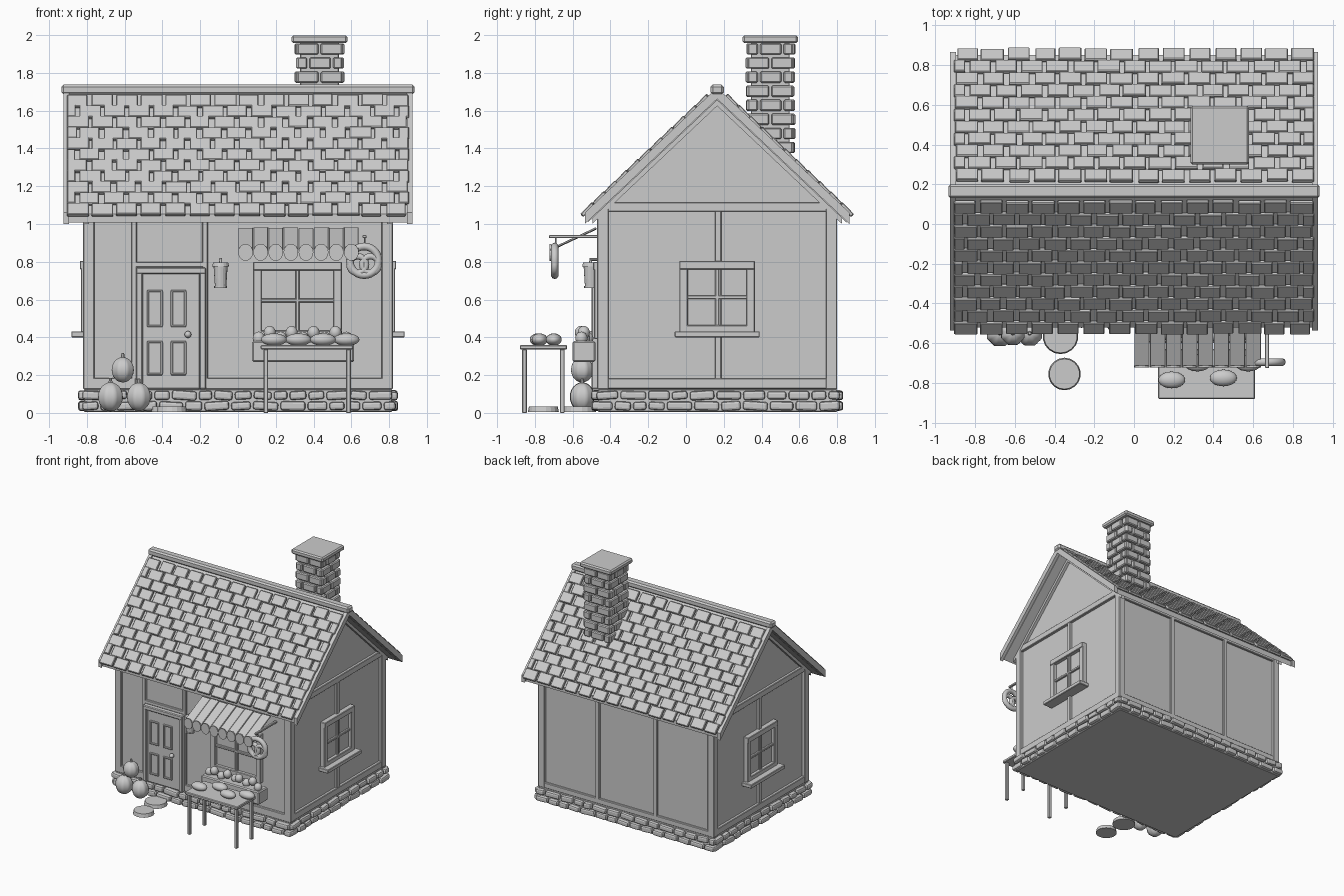
import bpy, bmesh, math, random
from mathutils import Matrix, Vector

if "Cube" in bpy.data.objects:
    bpy.data.objects.remove(bpy.data.objects["Cube"])
random.seed(4)
CY = 0.165                      # y of the ridge
A = math.atan(0.945)            # roof pitch
I = Matrix.Identity(4)


def finish(name, bm, bevel=0, seg=1, smooth=False):
    me = bpy.data.meshes.new(name)
    bmesh.ops.recalc_face_normals(bm, faces=bm.faces)
    for f in bm.faces:
        f.smooth = smooth
    bm.to_mesh(me)
    bm.free()
    ob = bpy.data.objects.new(name, me)
    bpy.context.collection.objects.link(ob)
    if bevel:
        m = ob.modifiers.new("bevel", 'BEVEL')
        m.width, m.segments = bevel, seg
    return ob


def boxes(name, items, bevel=0.004, M=I, seg=1):
    """items: (cx, cy, cz, sx, sy, sz[, rotation matrix])"""
    bm = bmesh.new()
    for it in items:
        R = it[6] if len(it) > 6 else I
        bmesh.ops.create_cube(bm, size=1, matrix=M @ Matrix.Translation(it[:3]) @ R @ Matrix.Diagonal((*it[3:6], 1)))
    return finish(name, bm, bevel, seg)


def span(x0, x1, y0, y1, z0, z1):
    return ((x0 + x1) / 2, (y0 + y1) / 2, (z0 + z1) / 2, x1 - x0, y1 - y0, z1 - z0)


def prism(name, pts, x0, x1):
    bm = bmesh.new()
    f = bm.faces.new([bm.verts.new((x0, y, z)) for y, z in pts])
    r = bmesh.ops.extrude_face_region(bm, geom=[f])
    bmesh.ops.translate(bm, verts=[v for v in r['geom'] if isinstance(v, bmesh.types.BMVert)], vec=(x1 - x0, 0, 0))
    return finish(name, bm)


def chevron(name, apex, half, thick, x0, x1):
    e = apex - half * math.tan(A)
    prism(name, [(CY - half, e), (CY, apex), (CY + half, e), (CY + half, e - thick),
                 (CY, apex - thick), (CY - half, e - thick)], x0, x1)


def cone(name, items, seg=16):
    """items: (x, y, z0, z1, r0, r1)"""
    bm = bmesh.new()
    for x, y, z0, z1, r0, r1 in items:
        bmesh.ops.create_cone(bm, cap_ends=True, segments=seg, radius1=r0, radius2=r1, depth=z1 - z0,
                              matrix=Matrix.Translation((x, y, (z0 + z1) / 2)))
    return finish(name, bm)


def blobs(name, items, ribs=0, seg=32):
    """items: (x, y, z, rx, ry, rz)"""
    bm = bmesh.new()
    for x, y, z, rx, ry, rz in items:
        vs = bmesh.ops.create_uvsphere(bm, u_segments=seg, v_segments=12, radius=1)['verts']
        for v in vs:
            k = 1 - 0.07 * abs(math.cos(ribs * math.atan2(v.co.y, v.co.x) / 2)) if ribs else 1
            v.co = Vector((x + v.co.x * rx * k, y + v.co.y * ry * k, z + v.co.z * rz))
    return finish(name, bm, smooth=True)


def torus(name, c, R, r):
    bpy.ops.mesh.primitive_torus_add(location=c, rotation=(math.pi / 2, 0, 0), major_radius=R, minor_radius=r,
                                     major_segments=28, minor_segments=10)
    bpy.context.object.name = name
    bpy.ops.object.shade_smooth()


# Walls with gables and foundation core
prism("walls", [(-0.45, 0.1), (0.78, 0.1), (0.78, 1.06), (CY, 1.65), (-0.45, 1.06)], -0.795, 0.795)
boxes("foundation_core", [span(-0.815, 0.815, -0.465, 0.80, 0.005, 0.125)])

# Foundation stones, two courses on four sides
stones = []
for side, (half, off) in enumerate([(0.83, 0.635), (0.645, 0.815)] * 2):
    R = Matrix.Translation((0, CY, 0)) @ Matrix.Rotation(side * math.pi / 2, 4, 'Z')
    for row in range(2):
        p = -half
        while p < half - 0.03:
            w = min(random.uniform(0.08, 0.15), half - p + 0.01)
            c = R @ Vector((p + w / 2, -off, 0.037 + row * 0.056))
            tilt = Matrix.Rotation(side * math.pi / 2, 4, 'Z') @ Matrix.Rotation(random.uniform(-.08, .08), 4, 'Y')
            stones.append((*c, w - 0.012, random.uniform(0.04, 0.065), random.uniform(0.042, 0.05), tilt))
            p += w
boxes("foundation_stones", stones, 0.013, seg=2)

# Timber frame
timber = [span(x - .03, x + .03, y - .03, y + .03, .125, 1.09) for x in (-.79, .79) for y in (-.44, .77)]
for s in (-1, 1):
    x = s * 0.8
    timber += [(x, CY, 1.09, .035, 1.25, .05), (x, CY, .155, .035, 1.25, .055), (x, CY + .005, .62, .03, .035, .95)]
    timber += [(s * .27, .783, .6, .035, .03, .95)]
for y in (-.453, .783):
    timber += [(0, y, 1.055, 1.6, .03, .05)]
timber += [span(-.82, .82, .768, .798, .125, .17), span(-.17, .8, -.47, -.44, .125, .185),
           span(-.8, -.54, -.47, -.44, .125, .185)]
timber += [span(x, x + .03, -.468, -.44, .13, 1.05) for x in (-.565, -.19)]
timber += [span(-.56, -.17, -.468, -.44, .77, .8)]
boxes("timber_frame", timber)

# Roof slab, verge boards, gable trim, ridge
chevron("roof_slab", 1.70, .685, .045, -.90, .90)
for s in (-1, 1):
    chevron("verge_board", 1.722, .70, .06, *sorted((s * .895, s * .925)))
    chevron("gable_trim", 1.655, .66, .03, *sorted((s * .79, s * .82)))
boxes("ridge_cap", [span(-.935, .935, CY - .035, CY + .035, 1.685, 1.738)], .012)

# Roof tiles in staggered rows
tiles = []
ROWS, PITCH = 11, 0.13
for side in (0, 1):
    M = Matrix.Translation((0, CY, 1.70)) @ Matrix.Rotation(side * math.pi, 4, 'Z') @ Matrix.Rotation(A, 4, 'X')
    rot = Matrix.Rotation(side * math.pi, 4, 'Z') @ Matrix.Rotation(A + .06, 4, 'X')
    for row in range(ROWS):
        x = -.905 - (PITCH / 2 if row % 2 else 0)
        while x < .88:
            x0, x1 = max(x, -.905), min(x + PITCH - .018 + random.uniform(-.01, .006), .905)
            d = .05 + (row + .5) * .0835 + random.uniform(-.004, .004)
            c = M @ Vector(((x0 + x1) / 2, -d, .018))
            if x1 - x0 > .02:
                tiles.append((*c, x1 - x0, .083, .022, rot))
            x += PITCH
boxes("roof_tiles", tiles, .004)

# Chimney
CX, CHY = .432, .446
boxes("chimney_core", [(CX, CHY, 1.64, .205, .205, .68)])
bricks = []
for row in range(8):
    for side in range(4):
        R = Matrix.Rotation(side * math.pi / 2, 4, 'Z')
        cuts = [-.125, 0, .125] if (row + side) % 2 else [-.125, -.06, .065, .125]
        for a, b in zip(cuts, cuts[1:]):
            c = R @ Vector(((a + b) / 2, -.103 + random.uniform(-.006, .004), 0))
            bricks.append((CX + c.x, CHY + c.y, 1.405 + row * .0745, b - a - .012, .05, .06, R))
boxes("chimney_bricks", bricks, .007)
boxes("chimney_cap", [(CX, CHY, 1.978, .295, .295, .042)], .01)


# Windows: local frame faces -y, wall at y = 0
def window(name, M, w, z0, z1, sill=True):
    h, f = w / 2, .045
    zm = (z0 + z1) / 2
    it = [span(-h, -h + f, -.035, .01, z0, z1), span(h - f, h, -.035, .01, z0, z1),
          span(-h, h, -.04, .01, z1 - f, z1), span(-h, h, -.035, .01, z0, z0 + f),
          (0, -.012, zm, .02, .025, z1 - z0 - .03), (0, -.012, zm, w - .03, .024, .02)]
    if sill:
        it.append(span(-h - .025, h + .025, -.085, .01, z0 - .02, z0 + .012))
    boxes(name + "_frame", it, .004, M)
    boxes(name + "_glass", [(0, -.004, zm, w - .05, .008, z1 - z0 - .05)], 0, M)


for s, n in ((1, "right_window"), (-1, "left_window")):
    window(n, Matrix.Translation((s * .797, CY, 0)) @ Matrix.Rotation(s * math.pi / 2, 4, 'Z'), .40, .42, .805)
window("front_window", Matrix.Translation((.315, -.452, 0)), .47, .39, .80, False)

# Window box with small plants
boxes("window_box", [span(.075, .615, -.60, -.48, .27, .38)], .008)
blobs("window_box_plants", [(.11 + i * .058, -.54 + random.uniform(-.02, .02), .395 + (i % 2) * .03,
                             .032, .032, .035) for i in range(9)], seg=12)

# Door
door = [span(-.54, -.505, -.50, -.45, .125, .77), span(-.205, -.17, -.50, -.45, .125, .77),
        span(-.54, -.17, -.502, -.45, .735, .77), span(-.51, -.2, -.48, -.45, .125, .74)]
boxes("door", door, .006)
panels = []
for x in (-.44, -.315):
    for z0, z1 in ((.46, .645), (.205, .375)):
        zm = (z0 + z1) / 2
        panels += [(x + k * .036, -.484, zm, .012, .014, z1 - z0) for k in (-1, 1)]
        panels += [(x, -.484, z, .082, .014, .012) for z in (z0, z1)]
boxes("door_panels", panels, .003)
blobs("door_knob", [(-.265, -.503, .415, .018, .02, .018)], seg=12)

# Awning: striped strips with scalloped edge
strips, n, W = [], 8, .64
slope = math.atan2(.115, .245)
for i in range(n):
    strips.append(((i + .5) * W / n, -.5975, .918 + .003 * (i % 2), W / n - .003, .27, .01, Matrix.Rotation(slope, 4, 'X')))
boxes("awning", strips, .002)
bm = bmesh.new()
for i in range(n):
    S = Matrix.Translation(((i + .5) * W / n, -.718, .85)) @ Matrix.Rotation(math.pi / 2, 4, 'X') @ Matrix.Diagonal((.039, .045, 1, 1))
    bmesh.ops.create_cone(bm, cap_ends=True, segments=16, radius1=1, radius2=1, depth=.01, matrix=S)
finish("awning_scallops", bm)

# Hanging pretzel sign on a bracket
boxes("sign_bracket", [span(.66, .68, -.725, -.45, .925, .942), (.67, -.69, .905, .008, .008, .05)], .003)
torus("pretzel_outer", (.668, -.695, .805), .076, .02)
for k in (-1, 1):
    torus("pretzel_loop", (.668 + k * .034, -.695, .785), .044, .017)

# Wall lantern
cone("lantern", [(-.092, -.505, .67, .775, .03, .037), (-.092, -.505, .775, .795, .045, .04),
                 (-.092, -.505, .66, .672, .034, .034), (-.092, -.505, .795, .82, .008, .006)])
boxes("lantern_arm", [span(-.1, -.084, -.51, -.45, .805, .82)])

# Table with loaves
boxes("table_top", [span(.12, .61, -.88, -.63, .335, .36)], .005)
boxes("table_legs", [(x, y, .168, .024, .024, .336) for x in (.148, .585) for y in (-.855, -.655)], .003)
blobs("loaves", [(x, y, .388, .068, .042, .033) for x, y in ((.19, -.785), (.32, -.70), (.45, -.775), (.575, -.70))], seg=20)

# Pumpkins beside the door
pk = [(-.675, -.55, .085, .07, .07, .077), (-.525, -.55, .085, .067, .067, .075), (-.61, -.55, .228, .063, .063, .067)]
blobs("pumpkins", pk, 8)
cone("pumpkin_stems", [(p[0], p[1], p[2] + p[5] - .01, p[2] + p[5] + .022, .012, .007) for p in pk], 8)

# Stepping stones
cone("stepping_stones", [(-.35, -.755, .005, .035, .082, .076), (-.37, -.565, .005, .035, .09, .084)], 18)
